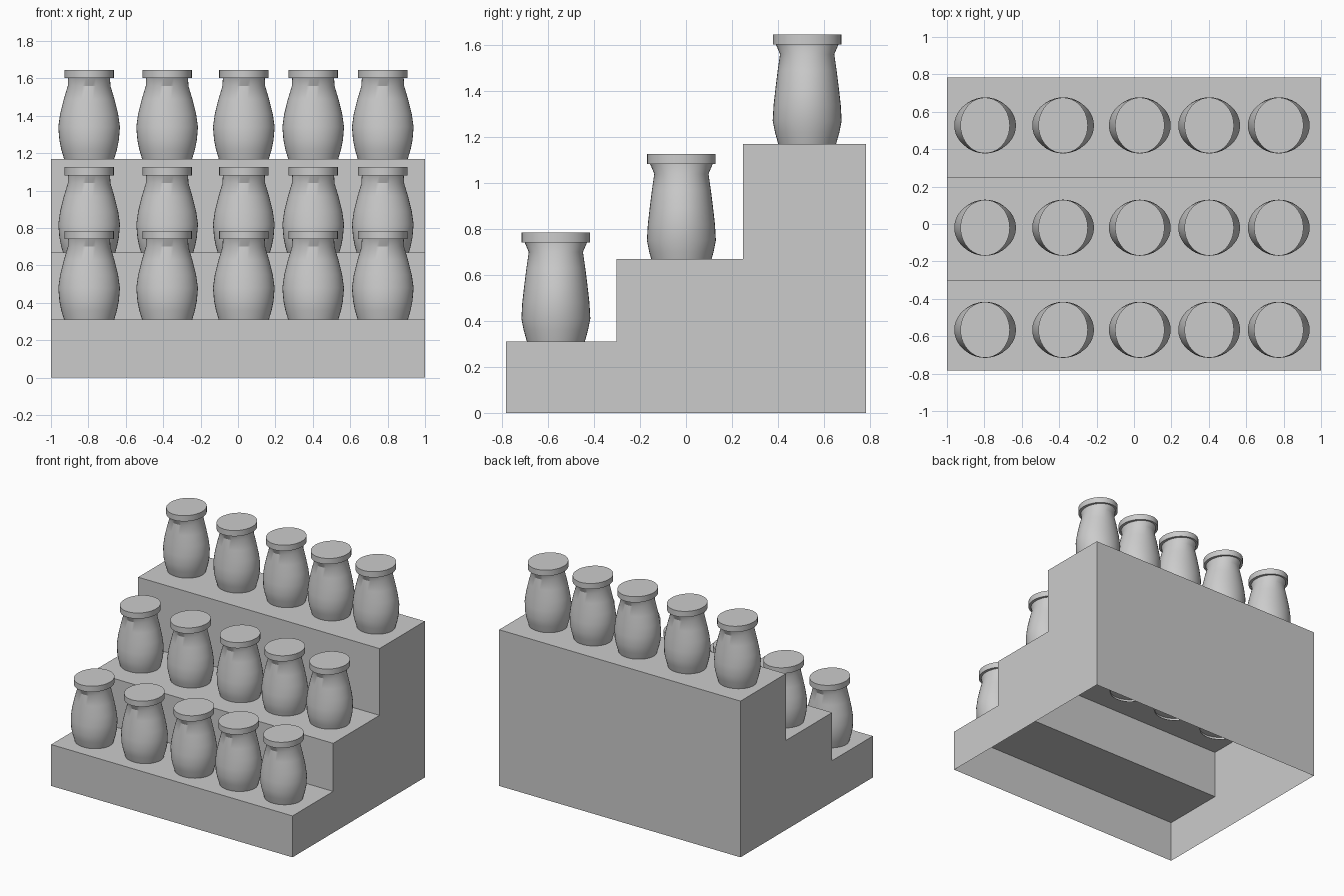
import bpy, bmesh, math

if "Cube" in bpy.data.objects:
    bpy.data.objects.remove(bpy.data.objects["Cube"])

SIDES = 40


def make_object(name, bm):
    mesh = bpy.data.meshes.new(name)
    bm.to_mesh(mesh)
    bm.free()
    obj = bpy.data.objects.new(name, mesh)
    bpy.context.collection.objects.link(obj)
    return obj


def smooth(obj, degrees=30):
    bpy.ops.object.select_all(action='DESELECT')
    obj.select_set(True)
    bpy.context.view_layer.objects.active = obj
    bpy.ops.object.shade_smooth_by_angle(angle=math.radians(degrees))


def loft(name, levels, cap_bottom, cap_top):
    """Skin a stack of ellipses given as (z, radius_x, radius_y)."""
    bm = bmesh.new()
    rings = [[bm.verts.new((rx * math.cos(2 * math.pi * i / SIDES),
                            ry * math.sin(2 * math.pi * i / SIDES), z))
              for i in range(SIDES)] for z, rx, ry in levels]
    for low, high in zip(rings, rings[1:]):
        for i in range(SIDES):
            j = (i + 1) % SIDES
            bm.faces.new((low[i], low[j], high[j], high[i]))
    if cap_bottom:
        bm.faces.new(rings[0][::-1])
    if cap_top:
        bm.faces.new(rings[-1])
    obj = make_object(name, bm)
    smooth(obj)
    return obj


# Stepped stand: thin shell, open underneath
profile = [(-0.783, 0), (-0.783, 0.31), (-0.302, 0.31), (-0.302, 0.67),
           (0.247, 0.67), (0.247, 1.17), (0.783, 1.17), (0.783, 0)]
bm = bmesh.new()
left = [bm.verts.new((-1, y, z)) for y, z in profile]
right = [bm.verts.new((1, y, z)) for y, z in profile]
for i in range(len(profile) - 1):
    bm.faces.new((left[i], right[i], right[i + 1], left[i + 1]))
bm.faces.new(left)
bm.faces.new(right[::-1])
make_object("stepped_stand", bm)

# Jar body (open base) and lid
body = loft("jar_body", [(0, 0.134, 0.126), (0.05, 0.149, 0.140),
                         (0.10, 0.159, 0.150), (0.17, 0.165, 0.146),
                         (0.24, 0.155, 0.138), (0.32, 0.135, 0.128),
                         (0.39, 0.114, 0.118), (0.432, 0.112, 0.136)],
            False, False)
lid = loft("jar_lid", [(0.432, 0.132, 0.149), (0.475, 0.132, 0.149)], True, True)

# Rows of jars, one row per step (middle row sits slightly sunk)
first = True
for y, z in [(-0.566, 0.31), (-0.02, 0.65), (0.527, 1.17)]:
    for x in (-0.796, -0.379, 0.031, 0.402, 0.774):
        for part in (body, lid):
            obj = part if first else part.copy()
            if not first:
                bpy.context.collection.objects.link(obj)
            obj.location = (x, y, z)
        first = False
